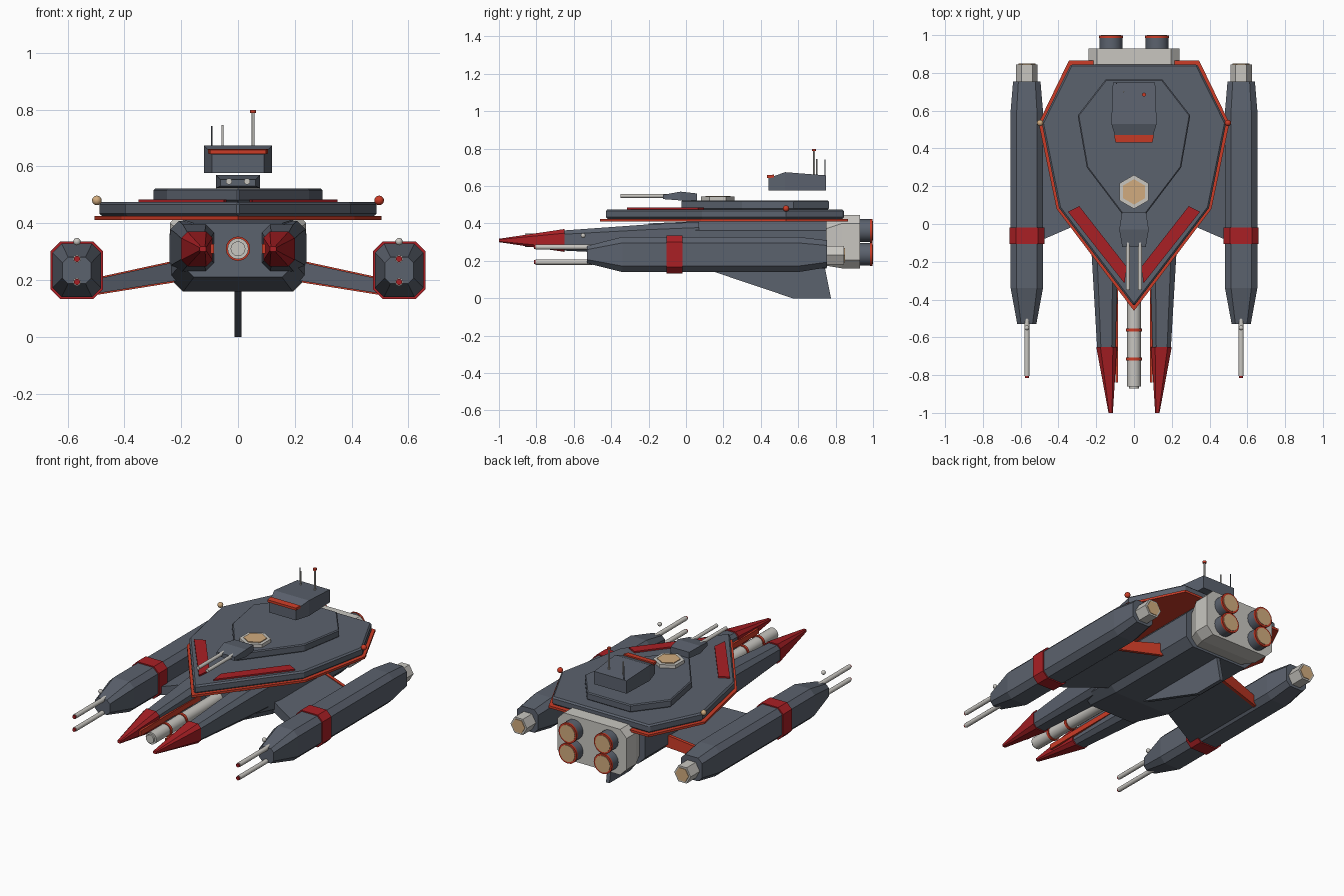
import bpy, bmesh, math
from mathutils import Vector, Matrix

if "Cube" in bpy.data.objects:
    bpy.data.objects.remove(bpy.data.objects["Cube"])


def material(name, rgb):
    m = bpy.data.materials.new(name)
    m.diffuse_color = (*rgb, 1)
    m.use_nodes = True
    m.node_tree.nodes["Principled BSDF"].inputs["Base Color"].default_value = m.diffuse_color
    return m


SLATE = material("slate hull", (0.105, 0.122, 0.155))
LIGHT = material("light grey metal", (0.58, 0.565, 0.53))
CRIMSON = material("crimson paint", (0.40, 0.014, 0.018))
RED = material("bright red trim", (0.60, 0.045, 0.02))
TAN = material("tan glow", (0.64, 0.41, 0.21))


def finish(name, bm, mat):
    bmesh.ops.remove_doubles(bm, verts=bm.verts, dist=1e-5)
    bmesh.ops.recalc_face_normals(bm, faces=bm.faces)
    me = bpy.data.meshes.new(name)
    bm.to_mesh(me)
    bm.free()
    me.materials.append(mat)
    ob = bpy.data.objects.new(name, me)
    bpy.context.collection.objects.link(ob)
    return ob


def skin(name, rings, mat):
    """Skin equal-length rings of points and cap both ends."""
    bm = bmesh.new()
    loops = [[bm.verts.new(p) for p in r] for r in rings]
    n = len(loops[0])
    for a, b in zip(loops, loops[1:]):
        for i in range(n):
            bm.faces.new((a[i], a[(i + 1) % n], b[(i + 1) % n], b[i]))
    bm.faces.new(loops[0])
    bm.faces.new(loops[-1])
    return finish(name, bm, mat)


def loft(name, sections, mat, s=1):
    """Sections along y: (y, x0, x1, z0, z1, chamfer)."""
    rings = []
    for y, x0, x1, z0, z1, c in sections:
        pts = [(x0 + c, z0), (x1 - c, z0)]
        if c:
            pts += [(x1, z0 + c), (x1, z1 - c), (x1 - c, z1), (x0 + c, z1), (x0, z1 - c), (x0, z0 + c)]
        else:
            pts += [(x1, z1), (x0, z1)]
        rings.append([(s * x, y, z) for x, z in pts])
    return skin(name, rings, mat)


def slab(name, outline, z0, z1, mat, bevel=0):
    ob = skin(name, [[(x, y, z) for x, y in outline] for z in (z0, z1)], mat)
    if bevel:
        b = ob.modifiers.new("edge", 'BEVEL')
        b.width, b.segments, b.limit_method, b.angle_limit = bevel, 1, 'ANGLE', math.radians(60)
    return ob


def rod(name, p0, p1, r, mat, n=12, turn=0.0, smooth=True):
    p0, p1 = Vector(p0), Vector(p1)
    bm = bmesh.new()
    bmesh.ops.create_cone(bm, cap_ends=True, segments=n, radius1=r, radius2=r, depth=(p1 - p0).length)
    rot = (p1 - p0).to_track_quat('Z', 'Y').to_matrix().to_4x4()
    bm.transform(Matrix.Translation((p0 + p1) / 2) @ rot @ Matrix.Rotation(turn, 4, 'Z'))
    for f in bm.faces:
        f.smooth = smooth and len(f.verts) == 4
    ob = finish(name, bm, mat)
    for e in ob.data.edges:
        a, b = (ob.data.vertices[i].co for i in e.vertices)
        e.use_edge_sharp = abs((a - b).dot((p1 - p0).normalized())) < 1e-4
    return ob


def ball(name, at, r, mat):
    bm = bmesh.new()
    bmesh.ops.create_uvsphere(bm, u_segments=12, v_segments=8, radius=r)
    bm.transform(Matrix.Translation(at))
    for f in bm.faces:
        f.smooth = True
    return finish(name, bm, mat)


def sym(half):
    """Mirror a half outline that starts on the centre line or not."""
    return half + [(-x, y) for x, y in reversed(half) if x]


# Upper deck: red trim slab, armour deck, raised tier
slab("deck_trim", sym([(0, -0.46), (0.41, 0.08), (0.505, 0.535), (0.345, 0.865)]), 0.411, 0.425, RED)
slab("armour_deck", sym([(0, -0.435), (0.397, 0.085), (0.488, 0.535), (0.335, 0.845)]), 0.425, 0.475, SLATE, 0.009)
slab("raised_tier", sym([(0, -0.03), (0.25, 0.30), (0.298, 0.575), (0.15, 0.765)]), 0.475, 0.522, SLATE, 0.006)

# Main hull and rear engine block
loft("main_hull", [(-0.20, -0.20, 0.20, 0.21, 0.40, 0.045), (0.07, -0.242, 0.242, 0.16, 0.412, 0.05),
                   (0.75, -0.242, 0.242, 0.16, 0.412, 0.05)], SLATE)
loft("engine_block", [(0.745, -0.20, 0.20, 0.175, 0.41, 0.04), (0.835, -0.24, 0.24, 0.16, 0.445, 0.045),
                      (0.93, -0.24, 0.24, 0.16, 0.445, 0.045)], LIGHT)
# Ventral fin
fin = [(0.08, 0.165), (0.57, 0.0), (0.775, 0.0), (0.74, 0.175)]
skin("ventral_fin", [[(x, y, z) for y, z in fin] for x in (-0.012, 0.012)], SLATE)

# Bridge with visor and antennas
loft("bridge", [(0.44, -0.092, 0.092, 0.577, 0.642, 0), (0.53, -0.12, 0.12, 0.577, 0.674, 0),
                (0.748, -0.112, 0.112, 0.577, 0.657, 0)], SLATE)
loft("bridge_visor", [(0.432, -0.098, 0.098, 0.643, 0.658, 0), (0.47, -0.105, 0.105, 0.645, 0.661, 0)], RED)
rod("mast", (0.053, 0.685, 0.65), (0.053, 0.685, 0.79), 0.005, LIGHT, 8)
rod("mast_lamp", (0.053, 0.685, 0.787), (0.053, 0.685, 0.799), 0.011, RED, 8)
rod("antenna", (-0.055, 0.70, 0.65), (-0.055, 0.70, 0.745), 0.004, LIGHT, 6)
rod("antenna_rear", (-0.092, 0.744, 0.65), (-0.092, 0.744, 0.742), 0.003, SLATE, 6)

# Hexagonal hatch
rod("hatch_ring", (0, 0.17, 0.52), (0, 0.17, 0.543), 0.09, LIGHT, 6, 0, False)
rod("hatch_glow", (0, 0.17, 0.53), (0, 0.17, 0.548), 0.067, TAN, 6, 0, False)

# Deck gun turret
loft("turret", [(-0.122, -0.062, 0.062, 0.53, 0.553, 0), (-0.03, -0.078, 0.078, 0.523, 0.57, 0),
                (0.06, -0.064, 0.064, 0.523, 0.56, 0)], SLATE)

# Central cannon with bands
rod("cannon", (0, -0.86, 0.31), (0, -0.15, 0.31), 0.037, LIGHT, 16)
rod("cannon_muzzle", (0, -0.872, 0.31), (0, -0.855, 0.31), 0.026, LIGHT, 16)
for y in (-0.56, -0.715):
    rod("cannon_band", (0, y - 0.008, 0.31), (0, y + 0.008, 0.31), 0.043, RED, 16)

for s, side in ((-1, "left"), (1, "right")):
    # Deck stripe, running light, turret barrel
    slab(side + "_deck_stripe", [(s * x, y) for x, y in
         ((0.29, 0.095), (0.35, 0.065), (0.05, -0.315), (0.04, -0.225))], 0.475, 0.484, CRIMSON)
    ball(side + "_running_light", (s * 0.497, 0.535, 0.48), 0.017, RED if s > 0 else TAN)
    rod(side + "_turret_barrel", (s * 0.032, -0.35, 0.547), (s * 0.032, -0.08, 0.547), 0.011, LIGHT)

    # Forward prong, painted tip and inner rail
    loft(side + "_prong", [(0.07, 0.07, 0.238, 0.22, 0.408, 0.03), (-0.20, 0.085, 0.222, 0.232, 0.395, 0.028),
                           (-0.66, 0.098, 0.195, 0.255, 0.362, 0.02)], SLATE, s)
    loft(side + "_prong_tip", [(-0.65, 0.09, 0.20, 0.248, 0.37, 0.022), (-1.0, 0.112, 0.135, 0.30, 0.318, 0.004)],
         CRIMSON, s)
    loft(side + "_prong_rail", [(-0.84, 0.084, 0.097, 0.294, 0.326, 0), (-0.25, 0.084, 0.097, 0.294, 0.326, 0)], RED, s)

    # Wing pylon with red trailing edge
    def pylon(name, y_root, y_tip, grow, mat):
        skin(name, [[(s * x, y, z) for y, z in ((a, z0 - grow), (b, z0 - grow), (b, z1 + grow), (a, z1 + grow))]
                    for x, (a, b), z0, z1 in ((0.20, y_root, 0.20, 0.268), (0.50, y_tip, 0.152, 0.203))], mat)
    pylon(side + "_pylon", (0.04, 0.52), (-0.09, 0.47), 0, SLATE)
    pylon(side + "_pylon_edge", (0.51, 0.53), (0.46, 0.48), 0.005, RED)

    # Outboard nacelle with painted band
    loft(side + "_nacelle", [(-0.53, 0.517, 0.618, 0.187, 0.28, 0.02), (-0.34, 0.482, 0.653, 0.14, 0.328, 0.032),
                             (0.60, 0.482, 0.653, 0.14, 0.328, 0.032), (0.755, 0.495, 0.64, 0.165, 0.31, 0.028)],
         SLATE, s)
    loft(side + "_nacelle_band", [(-0.105, 0.475, 0.66, 0.133, 0.335, 0.034), (-0.018, 0.475, 0.66, 0.133, 0.335, 0.034)],
         CRIMSON, s)
    cx = s * 0.567
    rod(side + "_nacelle_exhaust", (cx, 0.75, 0.23), (cx, 0.845, 0.23), 0.057, LIGHT, 6, math.pi / 6, False)
    rod(side + "_nacelle_glow", (cx, 0.83, 0.23), (cx, 0.849, 0.23), 0.045, TAN, 6, math.pi / 6, False)
    ball(side + "_nacelle_sensor", (cx, -0.55, 0.335), 0.013, LIGHT)
    for z in (0.193, 0.274):
        rod(side + "_nacelle_barrel", (cx, -0.805, z), (cx, -0.50, z), 0.014, LIGHT)
        rod(side + "_barrel_tip", (cx, -0.814, z), (cx, -0.80, z), 0.011, CRIMSON)

    # Main engine nozzles
    for z in (0.235, 0.362):
        ex = s * 0.122
        rod(side + "_nozzle", (ex, 0.92, z), (ex, 0.988, z), 0.061, SLATE, 16)
        rod(side + "_nozzle_rim", (ex, 0.985, z), (ex, 0.997, z), 0.063, RED, 16)
        rod(side + "_nozzle_glow", (ex, 0.99, z), (ex, 1.0, z), 0.052, TAN, 16)
